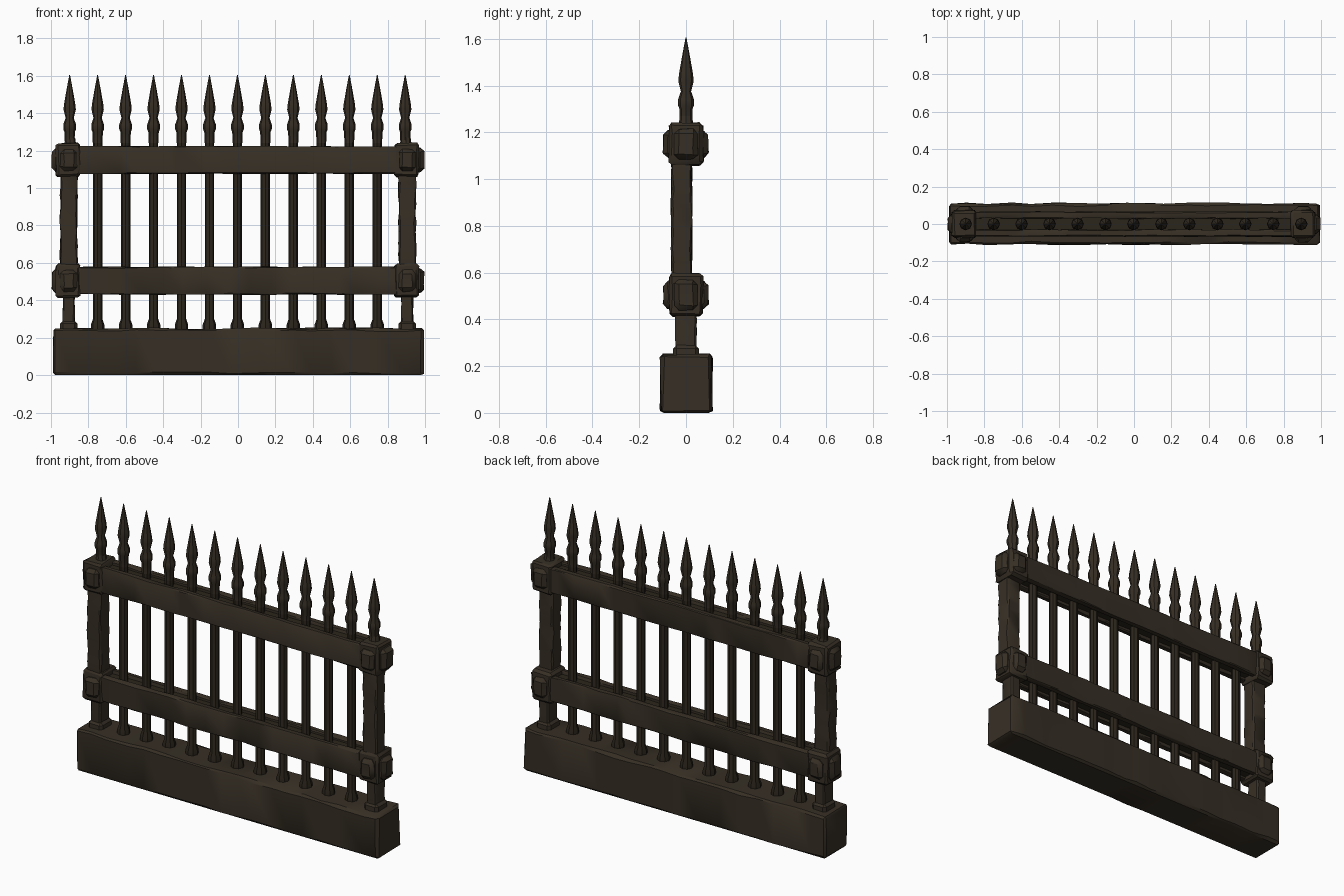
import bpy, bmesh, random
from mathutils import Vector

random.seed(4)
if "Cube" in bpy.data.objects:
    bpy.data.objects.remove(bpy.data.objects["Cube"])


def material(name, rgb):
    m = bpy.data.materials.new(name)
    m.use_nodes = True
    m.diffuse_color = (*rgb, 1)
    bsdf = m.node_tree.nodes["Principled BSDF"]
    bsdf.inputs["Base Color"].default_value = (*rgb, 1)
    bsdf.inputs["Roughness"].default_value = 0.9
    return m


wood = material("dark weathered brown", (0.037, 0.028, 0.018))
shade = material("deep brown", (0.024, 0.018, 0.011))


def finish(name, bm, mat):
    bmesh.ops.recalc_face_normals(bm, faces=bm.faces)
    me = bpy.data.meshes.new(name)
    bm.to_mesh(me)
    bm.free()
    me.materials.append(mat)
    ob = bpy.data.objects.new(name, me)
    bpy.context.collection.objects.link(ob)
    bpy.ops.object.select_all(action="DESELECT")
    ob.select_set(True)
    bpy.context.view_layer.objects.active = ob
    bpy.ops.object.shade_smooth_by_angle(angle=0.6)
    return ob


def lathe(name, x, y, rings, sides, mat):
    """Stack of rings (z, radius) around an upright axis."""
    bm = bmesh.new()
    loops = []
    for z, r in rings:
        res = bmesh.ops.create_circle(bm, segments=sides, radius=r)
        for v in res["verts"]:
            v.co += Vector((x, y, z))
        loops.append(res["verts"])
    for a, b in zip(loops, loops[1:]):
        for i in range(sides):
            j = (i + 1) % sides
            bm.faces.new((a[i], a[j], b[j], b[i]))
    bm.faces.new(loops[0])
    bm.faces.new(loops[-1])
    return finish(name, bm, mat)


def beam(name, low, high, mat, cuts=0, axis=0, wobble=0.0, bevel=0.008):
    """Bevelled box, sliced along one axis and worn by a small wobble."""
    bm = bmesh.new()
    bmesh.ops.create_cube(bm, size=1)
    low, high = Vector(low), Vector(high)
    for v in bm.verts:
        v.co = Vector([low[i] if v.co[i] < 0 else high[i] for i in range(3)])
    bmesh.ops.bevel(bm, geom=bm.edges[:], offset=bevel, segments=1, affect="EDGES")
    normal = Vector([float(i == axis) for i in range(3)])
    for c in range(1, cuts + 1):
        t = (c + random.uniform(-0.3, 0.3)) / (cuts + 1)
        bmesh.ops.bisect_plane(bm, geom=bm.verts[:] + bm.edges[:] + bm.faces[:],
                               plane_co=low.lerp(high, t), plane_no=normal)
    for v in bm.verts:
        if v.co.z > 0.01:
            v.co += Vector([random.uniform(-wobble, wobble) for _ in range(3)])
    return finish(name, bm, mat)


# Heavy plinth
beam("base_plinth", (-0.99, -0.108, 0), (0.99, 0.11, 0.25), wood, 16, 0, 0.005, 0.012)

# Rails: front and back planks around a sunken core
for label, z in (("lower", 0.505), ("upper", 1.15)):
    for side, y in (("front", -0.048), ("back", 0.048)):
        beam(f"{label}_{side}_plank", (-0.9, y - 0.018, z - 0.073),
             (0.9, y + 0.018, z + 0.073), wood, 14, 0, 0.003, 0.005)
    beam(f"{label}_rail_core", (-0.9, -0.04, z - 0.055), (0.9, 0.04, z + 0.055), shade)

# Pickets with spear tips
COUNT = 13
SHAFT = [(0.24, 0.036), (0.27, 0.036), (0.3, 0.025), (1.29, 0.025)]
SPEAR = [(1.24, 0.026), (1.30, 0.028), (1.315, 0.034), (1.34, 0.034), (1.375, 0.022),
         (1.42, 0.033), (1.45, 0.030), (1.53, 0.016), (1.605, 0.002)]
for i in range(COUNT):
    x = -0.9 + 1.794 * i / (COUNT - 1)
    if 0 < i < COUNT - 1:
        lathe(f"picket_shaft_{i}", x, 0, SHAFT, 8, shade)
    lathe(f"spear_tip_{i}", x, 0, SPEAR, 8, wood)

# Corner posts with bulging joint blocks
for side, s in (("left", 1), ("right", -1)):
    cx = s * 0.905
    beam(f"{side}_post", (cx - 0.046, -0.062, 0.55), (cx + 0.046, 0.025, 1.12),
         wood, 10, 2, 0.004)
    beam(f"{side}_post_foot", (cx - 0.032, -0.045, 0.25), (cx + 0.032, 0.045, 0.48),
         wood, 4, 2, 0.002)
    beam(f"{side}_post_footing", (cx - 0.046, -0.055, 0.23), (cx + 0.046, 0.055, 0.29),
         wood, bevel=0.015)
    lathe(f"{side}_post_neck", s * 0.897, 0, [(1.2, 0.036), (1.27, 0.026)], 8, wood)
    for label, z in (("lower", 0.505), ("upper", 1.15)):
        beam(f"{side}_{label}_block", (cx - 0.068, -0.072, z - 0.09),
             (cx + 0.062, 0.072, z + 0.09), wood, 2, 2, 0.004, 0.012)
        # Raised bosses on the front, back and outer faces
        beam(f"{side}_{label}_face_boss", (cx - 0.045, -0.097, z - 0.058),
             (cx + 0.045, 0.095, z + 0.058), wood, 1, 2, 0.003, 0.02)
        beam(f"{side}_{label}_end_boss", (s * 0.945 - 0.05, -0.05, z - 0.065),
             (s * 0.945 + 0.05, 0.05, z + 0.065), wood, 1, 2, 0.003, 0.02)
